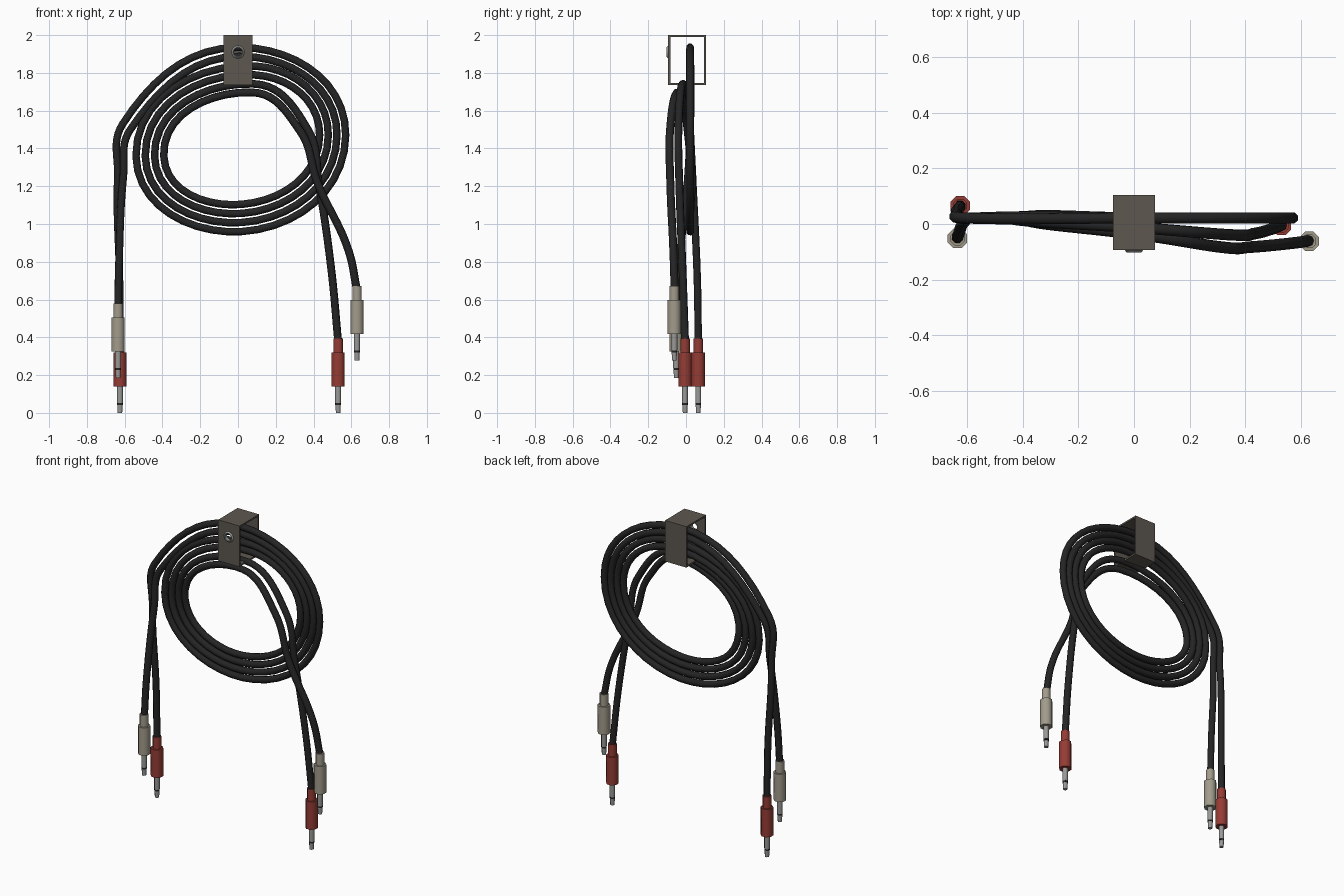
import bpy, bmesh, math

if "Cube" in bpy.data.objects:
    bpy.data.objects.remove(bpy.data.objects["Cube"])

def mat(name, col):
    m = bpy.data.materials.new(name)
    m.diffuse_color = (*col, 1)
    m.use_nodes = True
    m.node_tree.nodes["Principled BSDF"].inputs["Base Color"].default_value = m.diffuse_color
    return m

BLACK = mat("black_rubber", (0.018, 0.018, 0.018))
RED = mat("red_plastic", (0.30, 0.045, 0.035))
CREAM = mat("cream_plastic", (0.36, 0.33, 0.26))
METAL = mat("metal", (0.32, 0.32, 0.31))
STRAP = mat("strap_brown", (0.11, 0.095, 0.08))

def smooth(ob, deg=50):
    bpy.ops.object.select_all(action='DESELECT')
    ob.select_set(True)
    bpy.context.view_layer.objects.active = ob
    bpy.ops.object.shade_smooth_by_angle(angle=math.radians(deg))

def lathe(name, profile, loc, material, sides=8, closed=False, rot=(0, 0, 0)):
    """Revolve (radius, z) points about z; open profiles get end caps."""
    bm = bmesh.new()
    rings = [[bm.verts.new((r * math.cos(2 * math.pi * (i + .5) / sides),
                            r * math.sin(2 * math.pi * (i + .5) / sides), z))
              for i in range(sides)] for r, z in profile]
    pairs = list(zip(rings, rings[1:]))
    if closed:
        pairs.append((rings[-1], rings[0]))
    else:
        bm.faces.new(rings[0])
        bm.faces.new(rings[-1])
    for a, b in pairs:
        for i in range(sides):
            j = (i + 1) % sides
            bm.faces.new((a[i], a[j], b[j], b[i]))
    bmesh.ops.recalc_face_normals(bm, faces=bm.faces)
    me = bpy.data.meshes.new(name)
    bm.to_mesh(me)
    bm.free()
    ob = bpy.data.objects.new(name, me)
    bpy.context.collection.objects.link(ob)
    ob.location, ob.rotation_euler = loc, rot
    me.materials.append(material)
    smooth(ob)
    return ob

def cable(name, pts):
    cu = bpy.data.curves.new(name, 'CURVE')
    cu.dimensions = '3D'
    cu.bevel_depth, cu.bevel_resolution = 0.021, 2
    cu.resolution_u, cu.use_fill_caps = 10, True
    sp = cu.splines.new('BEZIER')
    sp.bezier_points.add(len(pts) - 1)
    for bp, p in zip(sp.bezier_points, pts):
        bp.co = p
        bp.handle_left_type = bp.handle_right_type = 'AUTO'
    ob = bpy.data.objects.new(name, cu)
    bpy.context.collection.objects.link(ob)
    cu.materials.append(BLACK)
    bpy.ops.object.select_all(action='DESELECT')
    ob.select_set(True)
    bpy.context.view_layer.objects.active = ob
    bpy.ops.object.convert(target='MESH')
    smooth(bpy.context.object, 60)

# Coiled turns: strand k counts inward from the outermost
Y = 0.022
def turn(k):
    return [(0.09, Y, 1.93 - 0.047 * k), (0.57 - 0.046 * k, Y, 1.47),
            (0.02, Y, 0.96 + 0.048 * k), (-0.54 + 0.049 * k, Y, 1.36)]

# Cables: left tail, two turns, right tail
cable("red_ended_cable",
      [(-0.625, 0.065, 0.38), (-0.627, 0.06, 0.7), (-0.637, 0.035, 1.25), (-0.61, Y, 1.53)]
      + turn(0) + turn(2)
      + [(0.08, -0.018, 1.742), (0.37, -0.04, 1.5), (0.43, -0.035, 1.2),
         (0.495, -0.018, 0.75), (0.53, -0.005, 0.38)])
cable("cream_ended_cable",
      [(-0.635, -0.05, 0.56), (-0.63, -0.035, 0.8), (-0.607, 0.01, 1.25), (-0.57, Y, 1.5)]
      + turn(1) + turn(3)
      + [(0.07, -0.045, 1.697), (0.33, -0.085, 1.49), (0.42, -0.083, 1.22),
         (0.585, -0.067, 0.86), (0.63, -0.06, 0.65)])

# Plugs: sleeve, pin, insulating band, tip
plugs = [("left_red", -0.625, 0.065, 0, RED), ("left_cream", -0.635, -0.052, 0.185, CREAM),
         ("right_red", 0.53, -0.005, 0, RED), ("right_cream", 0.63, -0.062, 0.277, CREAM)]
for n, x, y, z, m in plugs:
    lathe(n + "_plug_sleeve", [(0.038, 0.14), (0.038, 0.32), (0.027, 0.32), (0.027, 0.395)],
          (x, y, z), m)
    lathe(n + "_plug_pin", [(0.017, 0.053), (0.017, 0.145)], (x, y, z), METAL)
    lathe(n + "_plug_band", [(0.0165, 0.043), (0.0165, 0.053)], (x, y, z), BLACK)
    lathe(n + "_plug_tip", [(0.013, 0), (0.015, 0.043)], (x, y, z), METAL)

# Strap: rectangular band open at both sides
x0, y0, y1, z0, z1, t = 0.076, -0.094, 0.105, 1.735, 2.0, 0.011
bm = bmesh.new()
def loop(x, d):
    return [bm.verts.new((x, y, z)) for y, z in
            ((y0 + d, z0 + d), (y1 - d, z0 + d), (y1 - d, z1 - d), (y0 + d, z1 - d))]
L = [loop(-x0, 0), loop(x0, 0), loop(x0, t), loop(-x0, t)]
for a, b in zip(L, L[1:] + L[:1]):
    for i in range(4):
        j = (i + 1) % 4
        bm.faces.new((a[i], a[j], b[j], b[i]))
bmesh.ops.recalc_face_normals(bm, faces=bm.faces)
me = bpy.data.meshes.new("strap")
bm.to_mesh(me)
bm.free()
strap = bpy.data.objects.new("strap", me)
bpy.context.collection.objects.link(strap)
me.materials.append(STRAP)

# Eyelet hole through the front of the strap
FACE = (math.pi / 2, 0, 0)
cutter = lathe("hole_cutter", [(0.024, -0.03), (0.024, 0.03)], (0, y0, 1.91), STRAP, 16, rot=FACE)
cutter.hide_render = True
mod = strap.modifiers.new("hole", 'BOOLEAN')
mod.operation, mod.object, mod.solver = 'DIFFERENCE', cutter, 'EXACT'
bpy.context.view_layer.objects.active = strap
bpy.ops.object.modifier_apply(modifier="hole")
bpy.data.objects.remove(cutter)

# Metal eyelet ring
lathe("eyelet", [(0.022, -0.013), (0.022, 0.006), (0.026, 0.009), (0.034, 0.001), (0.025, -0.001),
                 (0.025, -0.013)], (0, y0, 1.91), METAL, 16, True, FACE)
